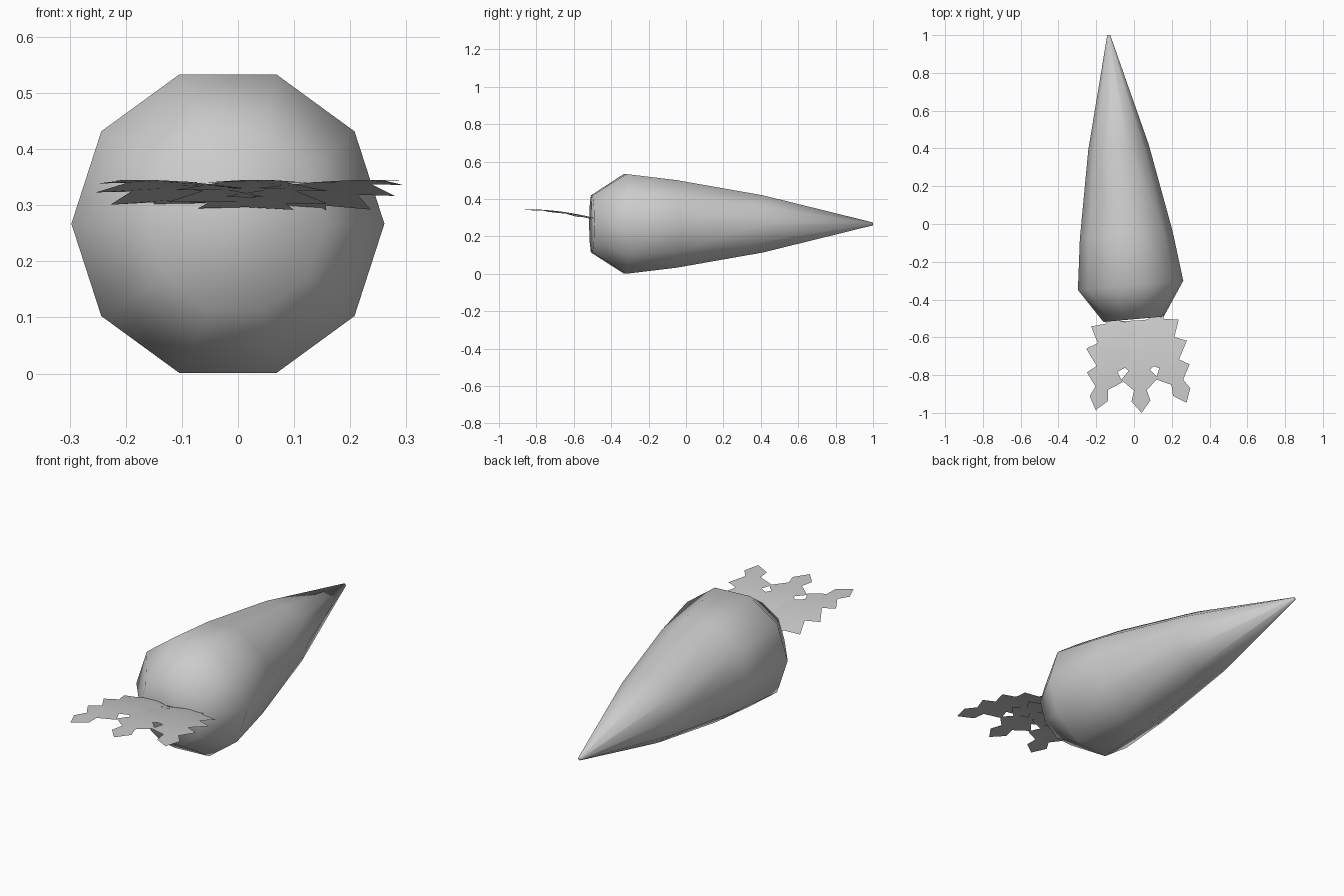
import bpy
import math
from mathutils import Matrix, Vector

cube = bpy.data.objects.get("Cube")
if cube:
    bpy.data.objects.remove(cube, do_unlink=True)

grey = bpy.data.materials.new("plain_grey")
grey.use_nodes = True
colour = (0.6, 0.6, 0.6, 1)
grey.diffuse_color = colour
grey.node_tree.nodes["Principled BSDF"].inputs["Base Color"].default_value = colour


def add_mesh(name, verts, faces):
    mesh = bpy.data.meshes.new(name)
    mesh.from_pydata(verts, [], faces)
    mesh.materials.append(grey)
    mesh.shade_smooth()
    obj = bpy.data.objects.new(name, mesh)
    bpy.context.collection.objects.link(obj)
    return obj


# Root: ten-sided tapering body, turned slightly about the vertical
SIDES = 10
profile = [(0.16, -0.18), (0.28, 0), (0.246, 0.27), (0.161, 0.733), (0.008, 1.33)]
verts = []
for radius, along in profile:
    for i in range(SIDES):
        a = math.tau * i / SIDES
        verts.append((radius * math.cos(a), along, radius * math.sin(a)))
faces = [tuple(range(SIDES)), tuple(reversed(range(len(verts) - SIDES, len(verts))))]
for r in range(len(profile) - 1):
    for i in range(SIDES):
        a, b = r * SIDES + i, r * SIDES + (i + 1) % SIDES
        faces.append((a, a + SIDES, b + SIDES, b))
place = Matrix.Translation((-0.018, -0.325, 0.267)) @ Matrix.Rotation(math.radians(5), 4, "Z")
add_mesh("root", [place @ Vector(v) for v in verts], faces)

# Leaves: saw-toothed blades (half width, distance back from the tip)
teeth = [(0.05, 0.063), (0.034, 0.12), (0.098, 0.18), (0.057, 0.226), (0.135, 0.30),
         (0.083, 0.345), (0.142, 0.42), (0.07, 0.455), (0.085, 0.49)]


def add_leaf(name, tip, angle, drop):
    back = Vector((math.sin(angle), math.cos(angle)))
    side = Vector((back.y, -back.x))

    def point(offset, distance):
        p = Vector(tip) + back * distance + side * offset
        rise = max(0, p.y + 0.85)
        z = 0.345 - (0.36 + drop) * rise ** 2 - 0.5 * offset ** 2
        return (p.x, p.y, z)

    verts = [point(0, 0)]
    for width, distance in teeth:
        verts += [point(s * width, distance) for s in (-1, 0, 1)]
    faces = [(0, 2, 1), (0, 3, 2)]
    for r in range(len(teeth) - 1):
        for k in (1, 2):
            a = r * 3 + k
            faces.append((a, a + 1, a + 4, a + 3))
    add_mesh(name, verts, faces)


add_leaf("leaf_right", (-0.203, -0.985), math.radians(15.5), 0)
add_leaf("leaf_middle", (0.04, -1.0), math.radians(-3), 0.06)
add_leaf("leaf_left", (0.278, -0.947), math.radians(-24), 0)
